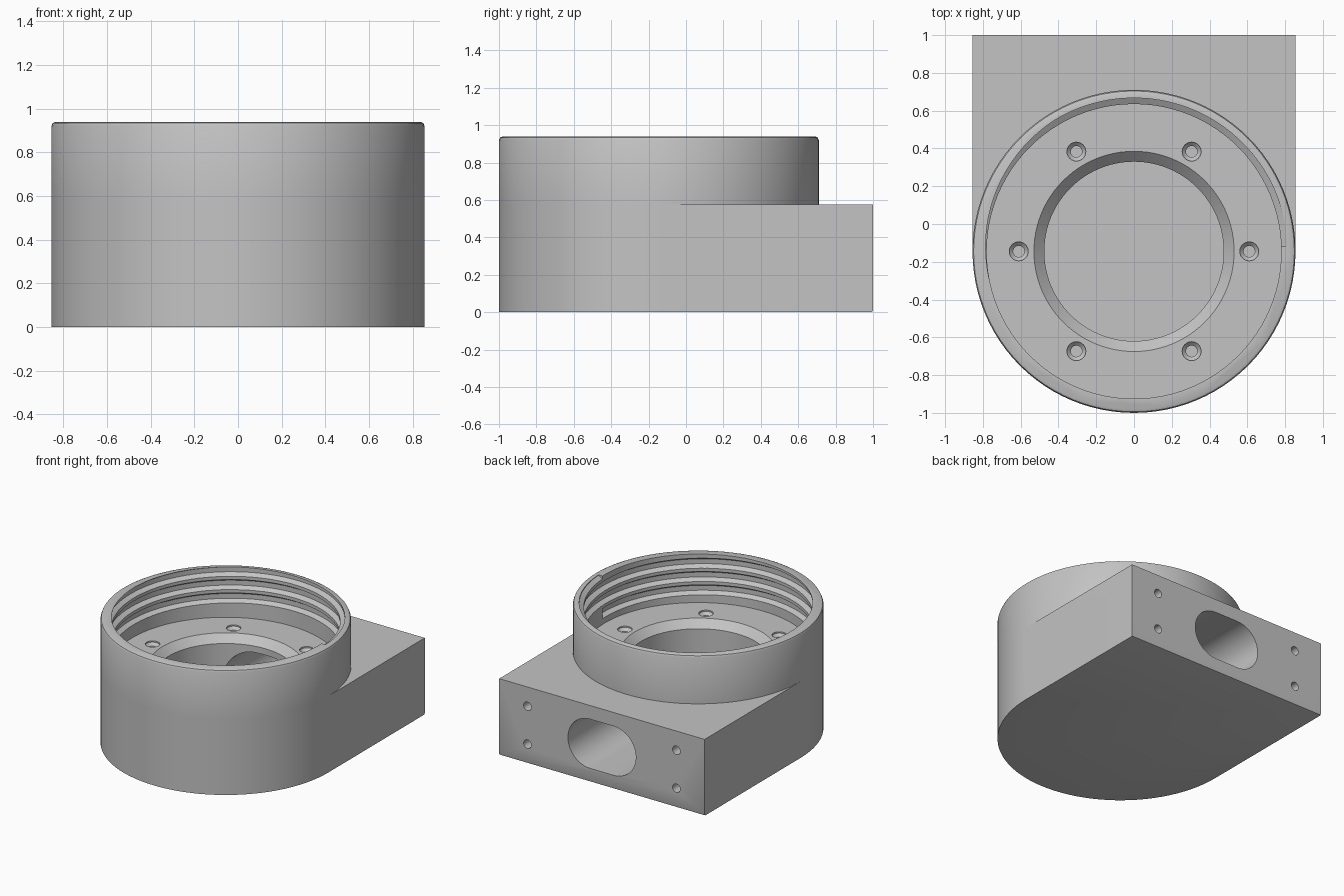
import bpy, bmesh
from math import sin, cos, pi, tau, radians
from mathutils import Matrix, Vector

if "Cube" in bpy.data.objects:
    bpy.data.objects.remove(bpy.data.objects["Cube"], do_unlink=True)

N = 96                 # segments around the large circles
CY = -0.145            # centre of the round body in y
R, HALF = 0.855, 0.855
LEDGE, TOP = 0.575, 0.94

grey = bpy.data.materials.new("plain_grey")
grey.use_nodes = True
COLOUR = (0.55, 0.55, 0.55, 1)
grey.diffuse_color = COLOUR
grey.node_tree.nodes["Principled BSDF"].inputs["Base Color"].default_value = COLOUR


def finish(bm, name):
    bmesh.ops.recalc_face_normals(bm, faces=bm.faces)
    mesh = bpy.data.meshes.new(name)
    bm.to_mesh(mesh)
    bm.free()
    mesh.materials.append(grey)
    obj = bpy.data.objects.new(name, mesh)
    bpy.context.collection.objects.link(obj)
    return obj


def ring(bm, r, z, n=N):
    return [bm.verts.new((r * cos(tau * i / n), CY + r * sin(tau * i / n), z)) for i in range(n)]


def bridge(bm, a, b):
    n = len(a)
    for i in range(n):
        j = (i + 1) % n
        bm.faces.new((a[i], a[j], b[j], b[i]))


def lathe(name, profile, n=N, move=None):
    """Closed turned solid from (radius, z) points, bottom to top."""
    bm = bmesh.new()
    rings = [ring(bm, r, z, n) for r, z in profile]
    for a, b in zip(rings, rings[1:]):
        bridge(bm, a, b)
    bm.faces.new(rings[0])
    bm.faces.new(rings[-1])
    if move:
        bmesh.ops.transform(bm, matrix=move @ Matrix.Translation((0, -CY, 0)), verts=bm.verts)
    return finish(bm, name)


# Solid body: round drum merged with the square rear block
bm = bmesh.new()
half = N // 2
rings = [ring(bm, r, z) for r, z in
         ((R, LEDGE), (R, TOP - 0.02), (R - 0.006, TOP - 0.006), (R - 0.02, TOP))]
for a, b in zip(rings, rings[1:]):
    bridge(bm, a, b)
bm.faces.new(rings[-1])
front = [rings[0][i % N] for i in range(half, N + 1)]
base = [bm.verts.new((v.co.x, v.co.y, 0)) for v in front]
upper = [bm.verts.new((s * HALF, 1, LEDGE)) for s in (1, -1)]
lower = [bm.verts.new((s * HALF, 1, 0)) for s in (1, -1)]
outer_top, outer_low = front + upper, base + lower
bridge(bm, outer_low, outer_top)
bm.faces.new(outer_low)
bm.faces.new(upper + rings[0][half::-1])
back_edge = bm.edges.get(lower)
bmesh.ops.bevel(bm, geom=[back_edge], offset=0.01, segments=2, affect='EDGES', profile=0.5)
body = finish(bm, "housing_body")

cutters = []

# Wide upper recess, chamfer and deep bore
cutters.append(lathe("bore_cutter", [(0.475, 0.06), (0.475, 0.52), (0.53, LEDGE),
                                     (0.78, LEDGE), (0.78, 1.1)]))

# Helical thread groove in the recess wall
bm = bmesh.new()
PITCH, TURNS, START = 0.1, 3, 0.955
section = ((0.765, -0.047), (0.812, -0.018), (0.812, 0.018), (0.765, 0.047))
loops = []
for k in range(TURNS * N + 1):
    ang = tau * (k + 0.5) / N
    z = START - PITCH * k / N
    loops.append([bm.verts.new((r * cos(ang), CY + r * sin(ang), z + dz)) for r, dz in section])
for a, b in zip(loops, loops[1:]):
    bridge(bm, a, b)
bm.faces.new(loops[0])
bm.faces.new(loops[-1])
cutters.append(finish(bm, "thread_cutter"))

# Six countersunk screw holes in the recess floor
for i in range(6):
    a = radians(60 * i)
    place = Matrix.Translation((0.61 * cos(a), CY + 0.61 * sin(a), LEDGE))
    cutters.append(lathe("floor_hole_cutter", [(0.03, -0.15), (0.03, -0.03), (0.05, -0.01), (0.05, 0.02)],
                         24, place))

# Four mounting holes in the rear face
for x in (-0.62, 0.62):
    for z in (0.145, 0.43):
        place = Matrix.Translation((x, 1, z)) @ Matrix.Rotation(radians(-90), 4, 'X')
        cutters.append(lathe("rear_hole_cutter", [(0.032, -0.2), (0.032, 0.05)], 24, place))

# Rounded slot from the rear face into the bore
bm = bmesh.new()
ends = []
for y in (0.1, 1.1):
    loop = []
    for i in range(50):
        side, step = divmod(i, 25)
        a = -pi / 2 + pi * (step / 24 + side)
        cx = 0.098 if side == 0 else -0.098
        loop.append(bm.verts.new((cx + 0.185 * cos(a), y, 0.287 + 0.185 * sin(a))))
    ends.append(loop)
bridge(bm, *ends)
for loop in ends:
    bm.faces.new(loop)
cutters.append(finish(bm, "slot_cutter"))

# Cut everything out of the body
bpy.ops.object.select_all(action='DESELECT')
bpy.context.view_layer.objects.active = body
body.select_set(True)
for cutter in cutters:
    cutter.hide_render = True
    mod = body.modifiers.new("cut", 'BOOLEAN')
    mod.operation, mod.solver, mod.object = 'DIFFERENCE', 'EXACT', cutter
    bpy.ops.object.modifier_apply(modifier=mod.name)
    bpy.data.objects.remove(cutter, do_unlink=True)

bpy.ops.object.shade_smooth_by_angle(angle=radians(30))
